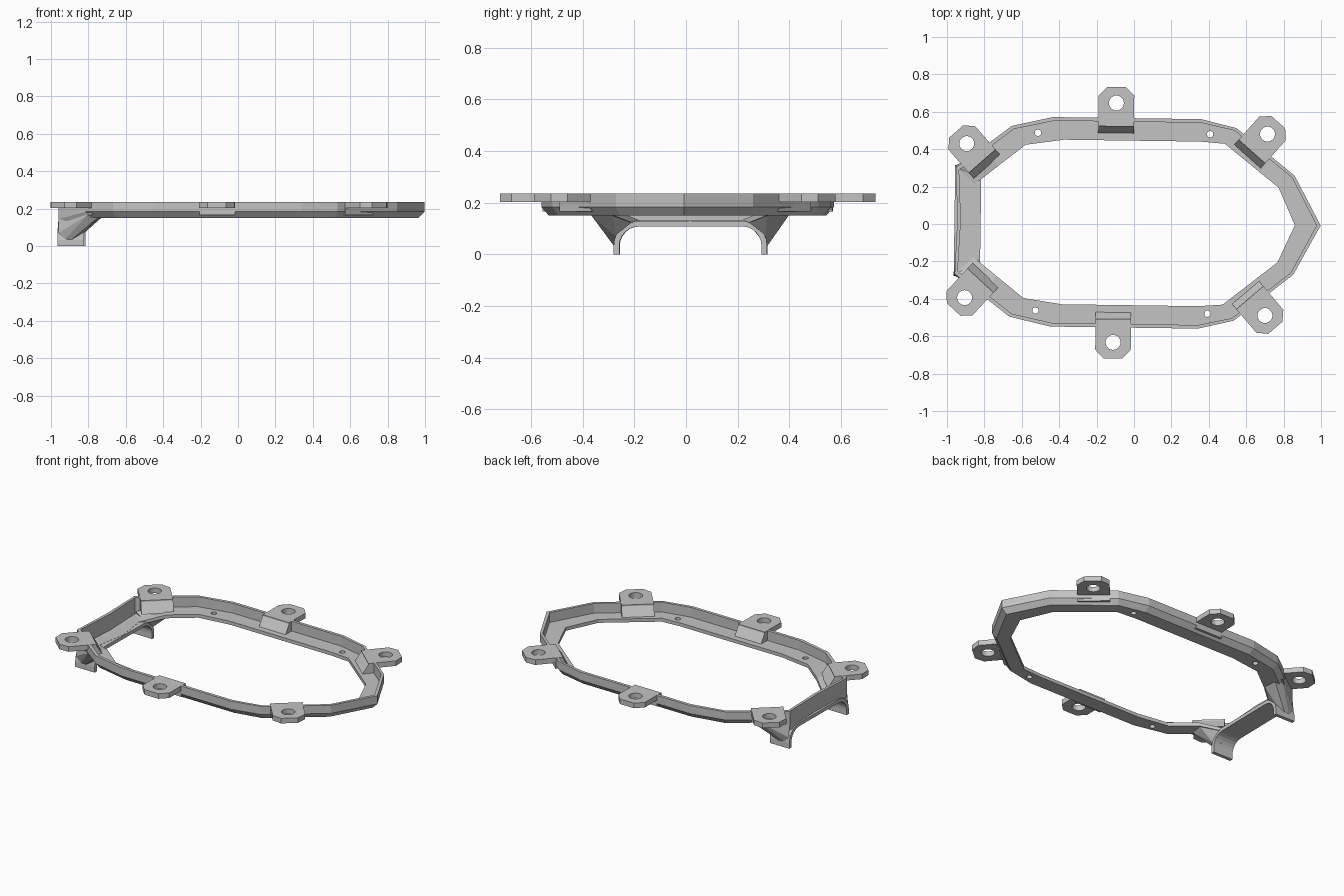
import bpy, bmesh, math
from mathutils import Matrix, Vector

cube = bpy.data.objects.get("Cube")
if cube:
    bpy.data.objects.remove(cube, do_unlink=True)

grey = bpy.data.materials.new("light grey")
grey.use_nodes = True
grey.diffuse_color = (0.55, 0.55, 0.55, 1)
grey.node_tree.nodes["Principled BSDF"].inputs["Base Color"].default_value = grey.diffuse_color

# The whole frame sits very slightly turned about z
PLACE = Matrix.Translation((0, 0.0055, 0)) @ Matrix.Rotation(math.radians(-0.8), 4, 'Z')


def finish(bm, name):
    bmesh.ops.recalc_face_normals(bm, faces=bm.faces)
    bm.transform(PLACE)
    mesh = bpy.data.meshes.new(name)
    bm.to_mesh(mesh)
    bm.free()
    mesh.materials.append(grey)
    obj = bpy.data.objects.new(name, mesh)
    bpy.context.collection.objects.link(obj)
    return obj


def prism(bm, pts, shift):
    """Extrude a flat polygon along a vector."""
    low = [bm.verts.new(p) for p in pts]
    high = [bm.verts.new(Vector(p) + Vector(shift)) for p in pts]
    bm.faces.new(low)
    bm.faces.new(high)
    n = len(pts)
    for i in range(n):
        j = (i + 1) % n
        bm.faces.new((low[i], low[j], high[j], high[i]))


def drill(obj, x, y, radius):
    """Cut a round vertical hole through an object."""
    bm = bmesh.new()
    bmesh.ops.create_cone(bm, cap_ends=True, segments=24, radius1=radius, radius2=radius,
                          depth=0.4, matrix=Matrix.Translation((x, y, 0.2)))
    cutter = finish(bm, "hole_cutter")
    cutter.hide_render = True
    cutter.hide_viewport = True
    mod = obj.modifiers.new("hole", 'BOOLEAN')
    mod.operation = 'DIFFERENCE'
    mod.solver = 'EXACT'
    mod.object = cutter


def both_sides(half):
    """Complete a half outline whose first and last points lie on the centre line."""
    return half + [(x, -y) for x, y in reversed(half[1:-1])]


# Channel-section ring, lowered at its blunt end
outer = both_sides([(0.998, 0), (0.855, 0.265), (0.54, 0.515), (0.35, 0.56), (-0.44, 0.56),
                    (-0.66, 0.51), (-0.81, 0.395), (-0.955, 0.285), (-0.945, 0)])
inner = both_sides([(0.86, 0), (0.77, 0.2), (0.48, 0.43), (0.35, 0.44), (-0.38, 0.44),
                    (-0.585, 0.41), (-0.73, 0.295), (-0.855, 0.195), (-0.825, 0)])
bm = bmesh.new()
rings = []
for (ox, oy), (ix, iy) in zip(outer, inner):
    end = ox < -0.9
    floor, under = (0.131, 0.111) if end else (0.172, 0.15)
    section = [(0, 0.235), (0.16, 0.235), (0.16, floor), (1, floor), (1, under),
               (0.02 if end else 0.24, under), (0, under + 0.033)]
    rings.append([bm.verts.new((ox + (ix - ox) * t, oy + (iy - oy) * t, z)) for t, z in section])
for i, a in enumerate(rings):
    b = rings[(i + 1) % len(rings)]
    for k in range(len(a)):
        m = (k + 1) % len(a)
        bm.faces.new((a[k], a[m], b[m], b[k]))
ring = finish(bm, "frame_ring")
for side in (1, -1):
    drill(ring, -0.52, 0.475 * side, 0.017)
    drill(ring, 0.4, 0.48 * side, 0.017)

# Mounting lugs with a sloped foot reaching down to the channel floor
W = 0.095
plate = [(-W, -0.125), (W, -0.125), (W, 0.04), (0.05, 0.086), (-0.05, 0.086), (-W, 0.04)]
foot = [(-0.165, 0.165), (-0.12, 0.235), (-0.08, 0.235), (-0.08, 0.165)]
for label, x, y, angle in (("rear", -0.9, 0.412, 42), ("middle", -0.103, 0.64, 0),
                           ("nose", 0.707, 0.485, -41)):
    for side, word in ((1, "back"), (-1, "front")):
        turn = Matrix.Translation((x, y * side, 0)) @ Matrix.Rotation(
            math.radians(angle if side > 0 else 180 - angle), 4, 'Z')
        bm = bmesh.new()
        prism(bm, [(px, py, 0.203) for px, py in plate], (0, 0, 0.0325))
        bm.transform(turn)
        lug = finish(bm, f"{label}_{word}_lug")
        drill(lug, x, y * side, 0.04)
        bm = bmesh.new()
        prism(bm, [(-W, d, z) for d, z in foot], (2 * W, 0, 0))
        bm.transform(turn)
        finish(bm, f"{label}_{word}_lug_foot")

# Arched saddle under the blunt end


def arch(radius):
    half = [(0.2 + radius * math.cos(a), 0.033 + radius * math.sin(a))
            for a in (math.radians(15 * i) for i in range(7))]
    half = [(0.2 + radius, 0)] + half
    return half + [(-y, z) for y, z in reversed(half)]


bm = bmesh.new()
out_pts, in_pts = arch(0.097), arch(0.075)
loops = [[bm.verts.new((x, y, z)) for y, z in pts]
         for x, pts in ((-0.96, out_pts), (-0.82, out_pts), (-0.82, in_pts), (-0.96, in_pts))]
for k in range(4):
    a, b = loops[k], loops[(k + 1) % 4]
    for i in range(len(a) - 1):
        bm.faces.new((a[i], a[i + 1], b[i + 1], b[i]))
for i in (0, -1):
    bm.faces.new([loop[i] for loop in loops])
finish(bm, "arched_saddle")

# Flared gussets joining the saddle legs to the ring
for side, word in ((1, "back"), (-1, "front")):
    bm = bmesh.new()
    pts = [(-0.92, 0.295, 0.035), (-0.89, 0.295, 0.03), (-0.955, 0.295, 0.07),
           (-0.825, 0.29, 0.07), (-0.955, 0.285, 0.15), (-0.825, 0.22, 0.125),
           (-0.73, 0.3, 0.155), (-0.74, 0.385, 0.155), (-0.8, 0.385, 0.165)]
    for x, y, z in pts:
        bm.verts.new((x, y * side, z))
    hull = bmesh.ops.convex_hull(bm, input=bm.verts)
    loose = [v for v in bm.verts if not v.link_faces]
    bmesh.ops.delete(bm, geom=loose, context='VERTS')
    finish(bm, f"{word}_gusset")
